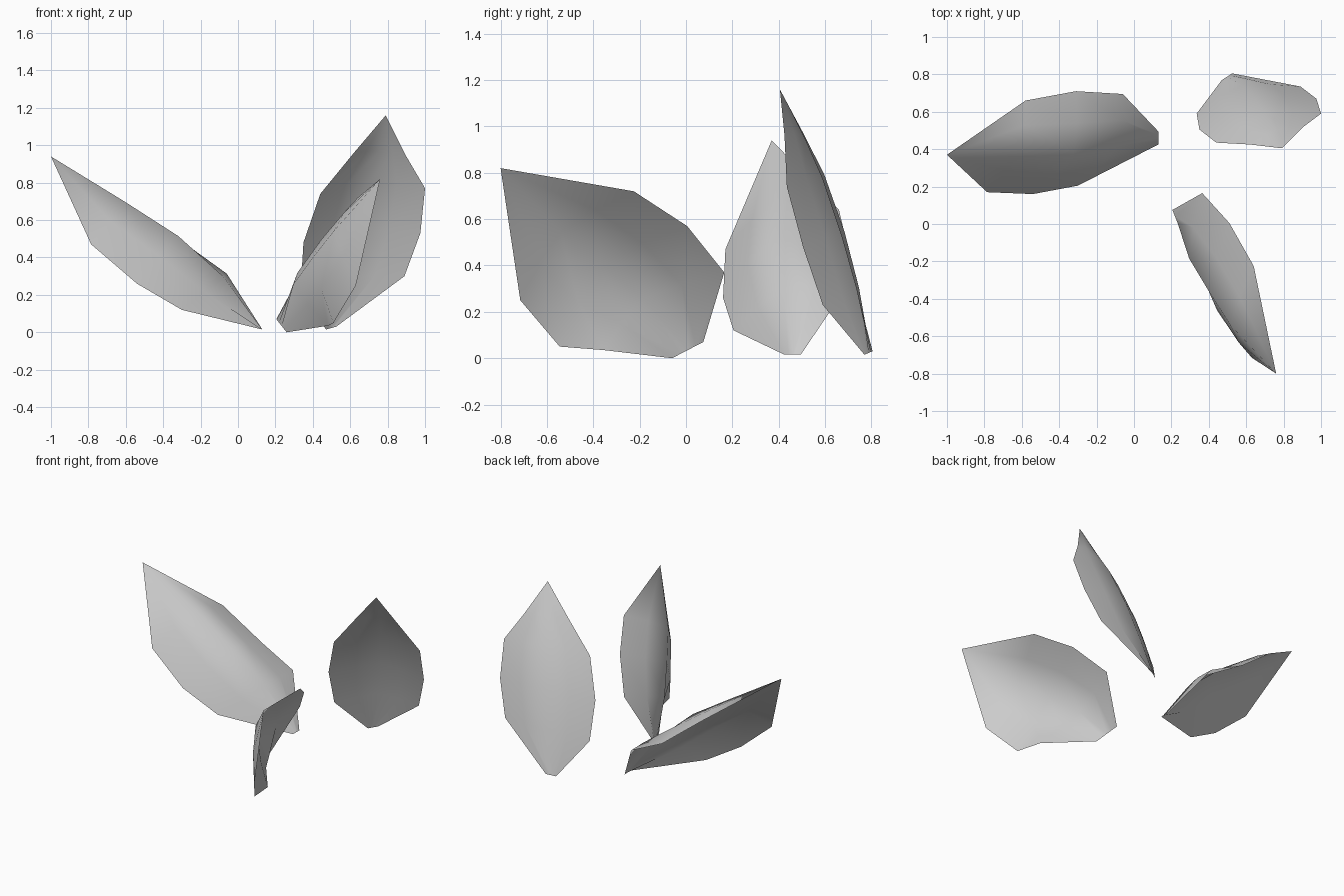
import bpy
import bmesh
from math import radians
from mathutils import Vector

cube = bpy.data.objects.get("Cube")
if cube:
    bpy.data.objects.remove(cube, do_unlink=True)

# One plain grey for every petal
grey = bpy.data.materials.new("petal_grey")
grey.use_nodes = True
colour = (0.6, 0.6, 0.6, 1)
grey.diffuse_color = colour
grey.node_tree.nodes["Principled BSDF"].inputs["Base Color"].default_value = colour

ROUNDING = 0.1


def cross_section(a, ridge, b):
    """Five points from rim to rim over the ridge, slightly rounded."""
    swell = (ridge - (a + b) / 2) * ROUNDING
    return [a, a.lerp(ridge, 0.5) + swell, ridge, ridge.lerp(b, 0.5) + swell, b]


def petal(name, tip, base, rim_a, ridge, rim_b):
    """Thin keeled petal: two rims and a raised ridge run from base to tip."""
    base_a, base_b = (Vector(p) for p in base)
    sections = [(base_a, (base_a + base_b) / 2, base_b)]
    sections += [tuple(map(Vector, s)) for s in zip(rim_a, ridge, rim_b)]

    bm = bmesh.new()
    rows = [[bm.verts.new(p) for p in cross_section(*s)] for s in sections]

    # Skin between rows, then a fan closing on the tip
    for low, high in zip(rows, rows[1:]):
        for i in range(len(low) - 1):
            bm.faces.new((low[i], low[i + 1], high[i + 1], high[i]))
    point = bm.verts.new(tip)
    for left, right in zip(rows[-1], rows[-1][1:]):
        bm.faces.new((left, right, point))

    # Outer side is the ridge side
    a, middle, b = sections[2]
    outward = middle - (a + b) / 2
    bm.normal_update()
    if sum(f.normal.dot(outward) for f in bm.faces) < 0:
        bmesh.ops.reverse_faces(bm, faces=bm.faces[:])
    mesh = bpy.data.meshes.new(name)
    bm.to_mesh(mesh)
    bm.free()
    mesh.materials.append(grey)
    obj = bpy.data.objects.new(name, mesh)
    bpy.context.collection.objects.link(obj)
    bpy.ops.object.select_all(action="DESELECT")
    obj.select_set(True)
    bpy.context.view_layer.objects.active = obj
    bpy.ops.object.shade_smooth_by_angle(angle=radians(70))


# Long petal leaning to the right side
petal("right_petal", (-1, 0.37, 0.94),
      [(0.13, 0.425, 0.015), (0.13, 0.495, 0.015)],
      [(-0.3, 0.205, 0.12), (-0.54, 0.16, 0.26), (-0.785, 0.17, 0.47)],
      [(-0.08, 0.42, 0.3), (-0.32, 0.38, 0.515), (-0.6, 0.4, 0.695)],
      [(-0.06, 0.695, 0.31), (-0.31, 0.71, 0.43), (-0.58, 0.66, 0.64)])

# Petal standing on its edge towards the front
petal("front_petal", (0.76, -0.8, 0.82),
      [(0.26, -0.06, 0), (0.205, 0.075, 0.07)],
      [(0.48, -0.355, 0.035), (0.51, -0.545, 0.05), (0.63, -0.715, 0.25)],
      [(0.295, -0.185, 0.255), (0.4, -0.36, 0.4), (0.515, -0.54, 0.545)],
      [(0.365, 0.165, 0.37), (0.51, 0.005, 0.57), (0.64, -0.225, 0.72)])

# Upright petal at the back
petal("back_petal", (0.79, 0.405, 1.16),
      [(0.47, 0.77, 0.015), (0.525, 0.805, 0.03)],
      [(0.335, 0.59, 0.23), (0.35, 0.505, 0.48),
       (0.44, 0.435, 0.74), (0.62, 0.425, 0.96)],
      [(0.58, 0.742, 0.3), (0.64, 0.68, 0.55),
       (0.7, 0.59, 0.8), (0.755, 0.505, 0.97)],
      [(0.89, 0.735, 0.3), (0.975, 0.67, 0.53),
       (1, 0.59, 0.77), (0.9, 0.515, 0.94)])
